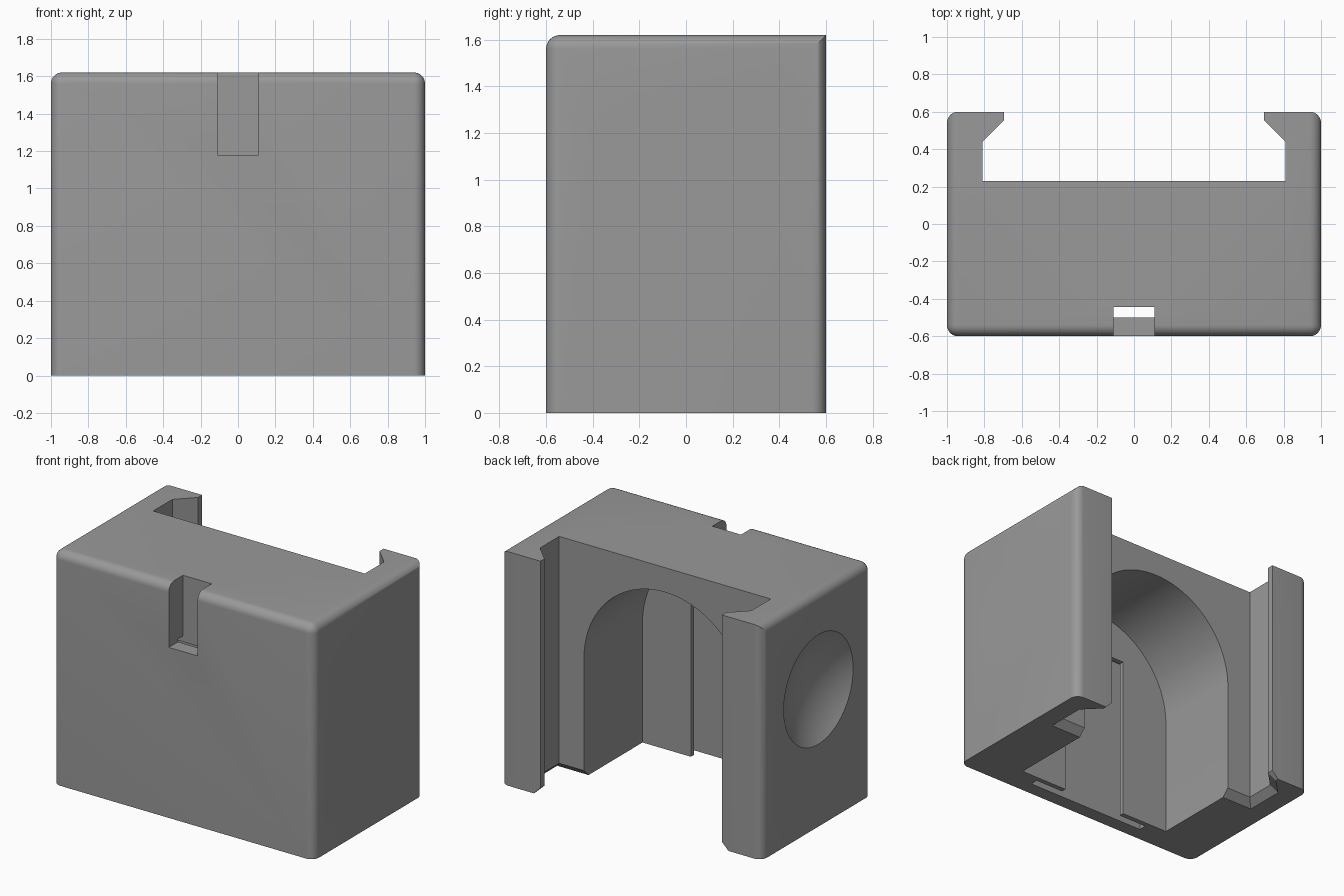
import bpy, bmesh, math
from mathutils import Vector

if "Cube" in bpy.data.objects:
    bpy.data.objects.remove(bpy.data.objects["Cube"])

grey = bpy.data.materials.new("plain grey")
grey.diffuse_color = (0.32, 0.32, 0.32, 1)
grey.use_nodes = True
grey.node_tree.nodes["Principled BSDF"].inputs["Base Color"].default_value = grey.diffuse_color


def add_object(name, bm):
    bmesh.ops.recalc_face_normals(bm, faces=bm.faces)
    mesh = bpy.data.meshes.new(name)
    bm.to_mesh(mesh)
    bm.free()
    mesh.materials.append(grey)
    obj = bpy.data.objects.new(name, mesh)
    bpy.context.collection.objects.link(obj)
    return obj


def loft(name, lower, upper):
    """Closed solid between two matching rings of points."""
    bm = bmesh.new()
    a = [bm.verts.new(p) for p in lower]
    b = [bm.verts.new(p) for p in upper]
    bm.faces.new(a)
    bm.faces.new(b)
    for i in range(len(a)):
        j = (i + 1) % len(a)
        bm.faces.new((a[i], a[j], b[j], b[i]))
    return add_object(name, bm)


def box(name, x, y0, y1, z0, z1):
    """Box symmetric about x = 0."""
    ring = [(-x, y0), (x, y0), (x, y1), (-x, y1)]
    return loft(name, [(*p, z0) for p in ring], [(*p, z1) for p in ring])


def slot_ring(o, z):
    """Dovetail slot outline grown by o, at height z."""
    d = o * (math.sqrt(2) - 1)
    half = [(0.81 + o, 0.23 - o), (0.81 + o, 0.44 + d),
            (0.695 + o, 0.555 + d), (0.695 + o, 0.8)]
    return [(x, y, z) for x, y in half] + [(-x, y, z) for x, y in reversed(half)]


# Main block, rounded everywhere except the base and the top back edge
H = 1.62
bm = bmesh.new()
bmesh.ops.create_cube(bm, size=1)
for v in bm.verts:
    v.co = Vector((v.co.x * 2, v.co.y * 1.2, (v.co.z + 0.5) * H))
rounded = []
for e in bm.edges:
    mid = (e.verts[0].co + e.verts[1].co) / 2
    vertical = abs(mid.z - H / 2) < 0.01
    if vertical or (mid.z > 1.6 and mid.y < 0.5):
        rounded.append(e)
bmesh.ops.bevel(bm, geom=rounded, offset=0.06, offset_type='OFFSET',
                segments=8, profile=0.5, affect='EDGES', clamp_overlap=True)
block = add_object("holder_block", bm)

cutters = []

# Dovetail slot down the back, with a lead-in chamfer at the base
cutters.append(loft("back_slot_cutter", slot_ring(0, -0.1), slot_ring(0, 2)))
cutters.append(loft("lead_in_cutter", slot_ring(0.1, -0.05), slot_ring(-0.01, 0.06)))

# Arched cavity, open at the back and the base
R, spring = 0.62, 0.83
arch = [(-R, -0.1), (R, -0.1)]
arch += [(R * math.cos(math.pi * i / 48), spring + R * math.sin(math.pi * i / 48))
         for i in range(49)]
cutters.append(loft("arch_cutter", [(x, -0.41, z) for x, z in arch],
                    [(x, 0.4, z) for x, z in arch]))

# T-shaped groove in the inner front wall, and the notch that meets it
cutters.append(box("groove_cutter", 0.47, -0.5, -0.445, -0.1, 1.2))
cutters.append(box("groove_mouth_cutter", 0.25, -0.47, -0.38, -0.1, 1.16))
cutters.append(box("front_notch_cutter", 0.11, -0.8, -0.445, 1.18, 2))

# Round finger dimples on both sides
r, depth = 0.38, 0.12
ball = (r * r + depth * depth) / (2 * depth)
for side in (-1, 1):
    bm = bmesh.new()
    bmesh.ops.create_uvsphere(bm, u_segments=72, v_segments=48, radius=ball)
    for v in bm.verts:
        x, y, z = v.co
        v.co = Vector((side * (1 - depth + ball) + z, y - 0.02, x + 0.95))
    cutters.append(add_object("dimple_cutter", bm))

# Cut everything out of the block
for c in cutters:
    m = block.modifiers.new(c.name, 'BOOLEAN')
    m.operation = 'DIFFERENCE'
    m.solver = 'EXACT'
    m.object = c
    c.hide_render = True
bpy.context.view_layer.update()
result = bpy.data.meshes.new_from_object(
    block.evaluated_get(bpy.context.evaluated_depsgraph_get()))
block.modifiers.clear()
block.data = result
for c in cutters:
    bpy.data.objects.remove(c)

# Smooth the rounds, keep the corners crisp
bpy.ops.object.select_all(action='DESELECT')
block.select_set(True)
bpy.context.view_layer.objects.active = block
bpy.ops.object.shade_smooth_by_angle(angle=math.radians(25))
